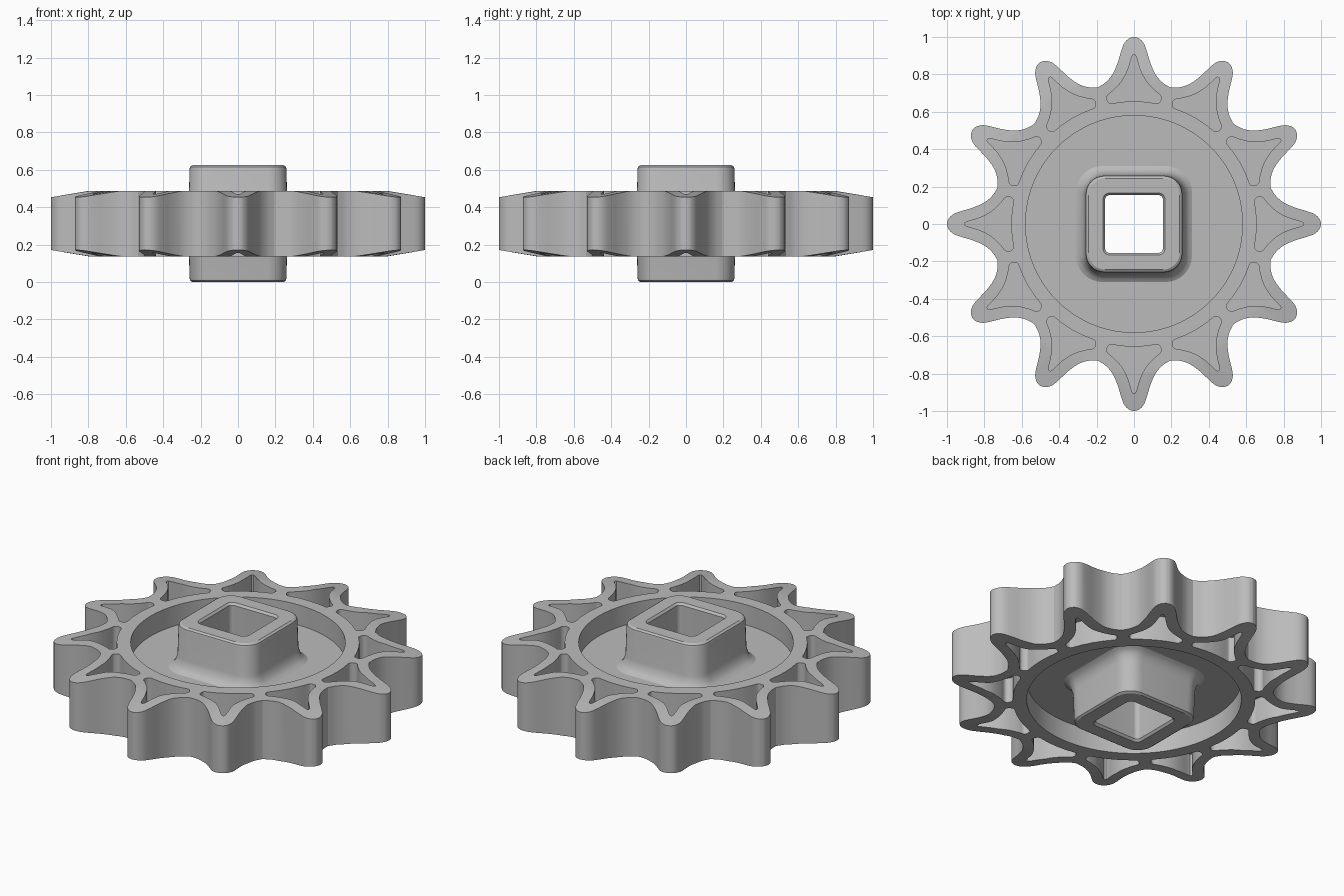
import bpy, bmesh
from math import sin, cos, pi, radians
from mathutils import Vector

cube = bpy.data.objects.get("Cube")
if cube:
    bpy.data.objects.remove(cube, do_unlink=True)

TEETH = 12
MID = 0.3125          # height of the symmetry plane
HALF = 0.175          # half thickness of the rim
WEB = 0.055           # half thickness of the central disc
POCKET_WEB = 0.025    # half thickness of the web inside the teeth

metal = bpy.data.materials.new("plain_grey")
metal.use_nodes = True
colour = (0.5, 0.5, 0.5, 1)
metal.diffuse_color = colour
metal.node_tree.nodes["Principled BSDF"].inputs["Base Color"].default_value = colour


def finish(bm, name):
    bmesh.ops.recalc_face_normals(bm, faces=bm.faces)
    mesh = bpy.data.meshes.new(name)
    bm.to_mesh(mesh)
    bm.free()
    mesh.materials.append(metal)
    obj = bpy.data.objects.new(name, mesh)
    bpy.context.collection.objects.link(obj)
    return obj


def smooth_curve(points, steps):
    """Catmull-Rom curve through an open list of 2D points."""
    p = [Vector(q) for q in points]
    p = [2 * p[0] - p[1]] + p + [2 * p[-1] - p[-2]]
    out = []
    for a, b, c, d in zip(p, p[1:], p[2:], p[3:]):
        for i in range(steps):
            t = i / steps
            out.append(0.5 * (2 * b + (c - a) * t + (2 * a - 5 * b + 4 * c - d) * t * t
                              + (3 * b - a - 3 * c + d) * t ** 3))
    return out + [p[-2]]


def turn(points, angle):
    c, s = cos(angle), sin(angle)
    return [(u * c - v * s, u * s + v * c) for u, v in points]


def prism(bm, outline, z0, z1):
    low = [bm.verts.new((x, y, z0)) for x, y in outline]
    high = [bm.verts.new((x, y, z1)) for x, y in outline]
    bm.faces.new(low)
    bm.faces.new(high)
    n = len(low)
    for i in range(n):
        j = (i + 1) % n
        bm.faces.new((low[i], low[j], high[j], high[i]))


def loft_closed(bm, rings):
    """Skin a closed chain of closed rings."""
    rows = [[bm.verts.new(p) for p in ring] for ring in rings]
    for a, b in zip(rows, rows[1:] + rows[:1]):
        n = len(a)
        for i in range(n):
            j = (i + 1) % n
            bm.faces.new((a[i], a[j], b[j], b[i]))


def cut(target, cutter, operation):
    mod = target.modifiers.new(operation.lower(), "BOOLEAN")
    mod.operation = operation
    mod.solver = "EXACT"
    mod.object = cutter
    bpy.context.view_layer.objects.active = target
    bpy.ops.object.modifier_apply(modifier=mod.name)
    bpy.data.objects.remove(cutter, do_unlink=True)


# Toothed outline: half a tooth, mirrored and repeated
half_tooth = smooth_curve([(1, 0), (.992, .027), (.965, .053), (.92, .07), (.86, .088),
                           (.80, .115), (.757, .152), (.729, .195)], 4)
tooth = [(u, -v) for u, v in reversed(half_tooth)] + [tuple(q) for q in half_tooth[1:]]
outline = []
for k in range(TEETH):
    outline += turn(tooth[:-1], k * 2 * pi / TEETH)
bm = bmesh.new()
prism(bm, outline, MID - 0.3, MID + 0.3)
wheel = finish(bm, "toothed_wheel")

# Turned section: recessed disc, flat rim, tips sloping thinner
section = [(.24, WEB), (.58, WEB), (.58, HALF), (.80, HALF), (1.1, HALF - .051)]
section += [(r, -d) for r, d in reversed(section)]
SEGS = 96
bm = bmesh.new()
loft_closed(bm, [[(r * cos(2 * pi * i / SEGS), r * sin(2 * pi * i / SEGS), MID + d)
                  for i in range(SEGS)] for r, d in section])
cut(wheel, finish(bm, "turning_cutter"), "INTERSECT")

# Pockets in both faces of every tooth
side = smooth_curve([(.905, 0), (.895, .011), (.82, .035), (.76, .068), (.71, .115),
                     (.69, .14), (.67, .147), (.647, .133), (.645, .115),
                     (.653, .06), (.656, 0)], 3)
pocket = [tuple(q) for q in side] + [(u, -v) for u, v in reversed(side[1:-1])]
bm = bmesh.new()
for k in range(TEETH):
    shape = turn(pocket, k * 2 * pi / TEETH)
    prism(bm, shape, MID + POCKET_WEB, MID + 0.4)
    prism(bm, shape, MID - 0.4, MID - POCKET_WEB)
cut(wheel, finish(bm, "pocket_cutter"), "DIFFERENCE")


# Square hub with rounded corners, flared foot and square bore
def rounded_square(half, radius, z, steps=8):
    ring = []
    for q in range(4):
        for i in range(steps + 1):
            a = (q + i / steps) * pi / 2
            sx = 1 if q in (0, 3) else -1
            sy = 1 if q in (0, 1) else -1
            c = half - radius
            ring.append((sx * c + radius * cos(a), sy * c + radius * sin(a), z))
    return ring


hub_section = [(.32, .15, WEB - .005), (.295, .13, WEB + .008), (.275, .11, WEB + .03),
               (.263, .1, WEB + .07), (.259, .1, .292), (.256, .098, .304),
               (.244, .09, MID), (.166, .036, MID), (.155, .026, .30)]
hub_section += [(h, r, -d) for h, r, d in reversed(hub_section)]
bm = bmesh.new()
loft_closed(bm, [rounded_square(h, r, MID + d) for h, r, d in hub_section])
hub = finish(bm, "square_hub")

# Smooth shading with sharp edges kept
for obj in (wheel, hub):
    bpy.ops.object.select_all(action="DESELECT")
    obj.select_set(True)
    bpy.context.view_layer.objects.active = obj
    bpy.ops.object.shade_smooth_by_angle(angle=radians(30))
